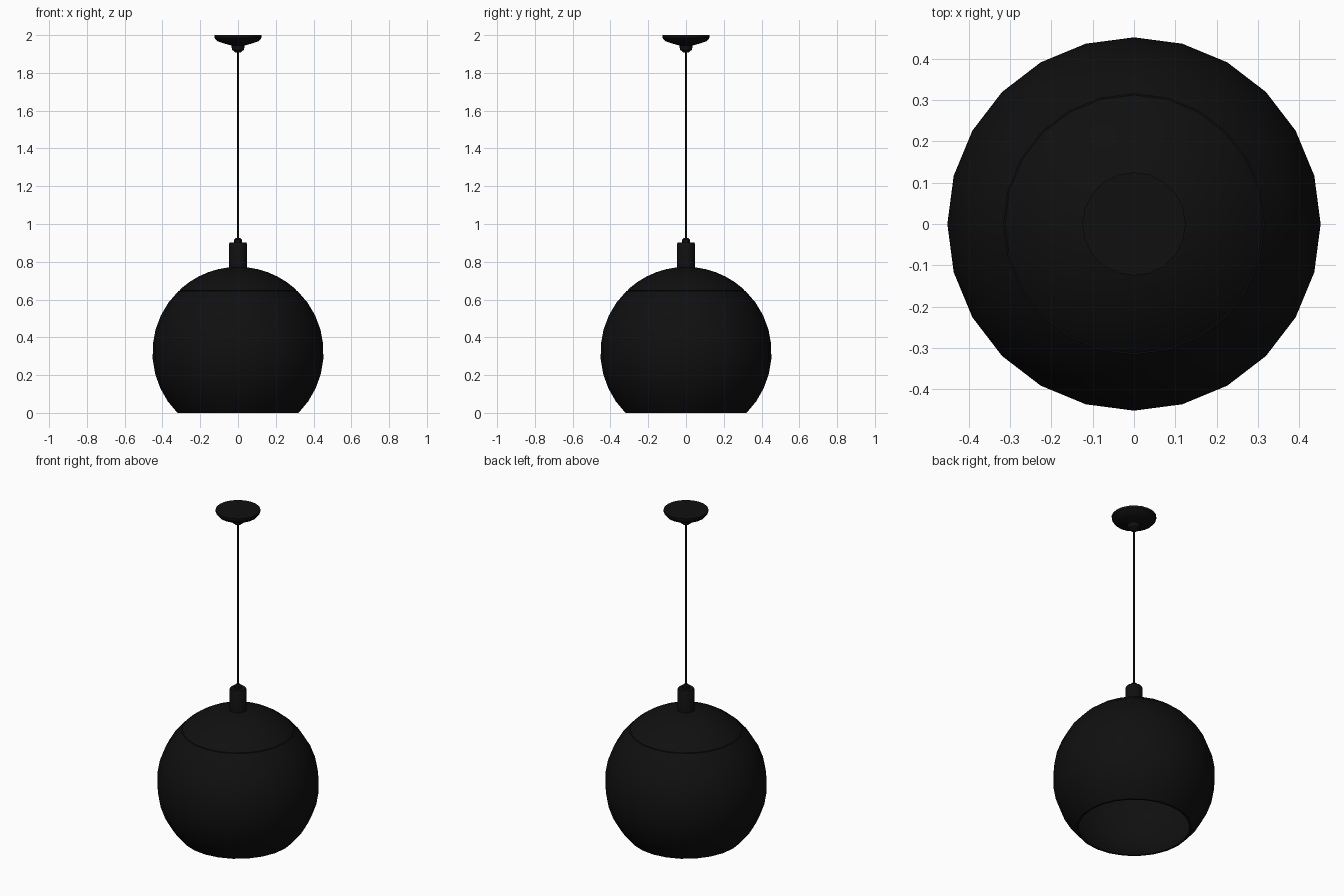
import bpy, bmesh, math

if "Cube" in bpy.data.objects:
    bpy.data.objects.remove(bpy.data.objects["Cube"])

black = bpy.data.materials.new("matte black")
black.diffuse_color = (0.005, 0.005, 0.005, 1)
black.use_nodes = True
black.node_tree.nodes["Principled BSDF"].inputs["Base Color"].default_value = black.diffuse_color


def lathe(name, profile, sides=24, closed=False):
    """Spin an (r, z) profile about the z axis."""
    bm = bmesh.new()
    rings = []
    for r, z in profile:
        if r == 0:
            rings.append([bm.verts.new((0, 0, z))] * sides)
        else:
            rings.append([bm.verts.new((r * math.cos(2 * math.pi * i / sides),
                                        r * math.sin(2 * math.pi * i / sides), z))
                          for i in range(sides)])
    if closed:
        rings.append(rings[0])
    for a, b in zip(rings, rings[1:]):
        for i in range(sides):
            j = (i + 1) % sides
            quad = list(dict.fromkeys((a[i], a[j], b[j], b[i])))
            if len(quad) > 2:
                bm.faces.new(quad)
    bmesh.ops.recalc_face_normals(bm, faces=bm.faces[:])
    mesh = bpy.data.meshes.new(name)
    bm.to_mesh(mesh)
    bm.free()
    mesh.materials.append(black)
    ob = bpy.data.objects.new(name, mesh)
    bpy.context.collection.objects.link(ob)
    bpy.ops.object.select_all(action='DESELECT')
    ob.select_set(True)
    bpy.context.view_layer.objects.active = ob
    bpy.ops.object.shade_smooth_by_angle(angle=math.radians(35))
    return ob


CZ, R = 0.32, 0.453


def arc(radius, z0, z1, n):
    """Points on the globe's section between two heights."""
    a0, a1 = math.asin((z0 - CZ) / radius), math.asin((z1 - CZ) / radius)
    return [(radius * math.cos(a0 + (a1 - a0) * k / n),
             CZ + radius * math.sin(a0 + (a1 - a0) * k / n)) for k in range(n + 1)]


# globe shade: thin shell open at the bottom
lathe("globe_shade", arc(R, 0, 0.645, 9) + arc(R - 0.008, 0.645, 0, 9), closed=True)

# domed cap with a slightly overhanging rim
lathe("shade_cap", [(0.296, 0.642), (0.312, 0.648)] + arc(R, 0.66, 0.77, 5) +
      [(0, 0.772), (0, 0.763)] + arc(R - 0.008, 0.762, 0.645, 5), closed=True)

# lamp holder with cord grip
lathe("lamp_holder", [(0, 0.76), (0.048, 0.76), (0.048, 0.893), (0.043, 0.902),
                      (0.02, 0.902), (0.02, 0.918), (0.012, 0.926), (0, 0.926)], 20)

# hanging cord
lathe("cord", [(0, 0.92), (0.005, 0.92), (0.005, 1.92), (0, 1.92)], 8)

# ceiling canopy
lathe("ceiling_canopy", [(0, 1.907), (0.015, 1.909), (0.031, 1.922), (0.036, 1.945),
                         (0.075, 1.956), (0.11, 1.968), (0.124, 1.985),
                         (0.125, 2.0), (0, 2.0)], 20)
